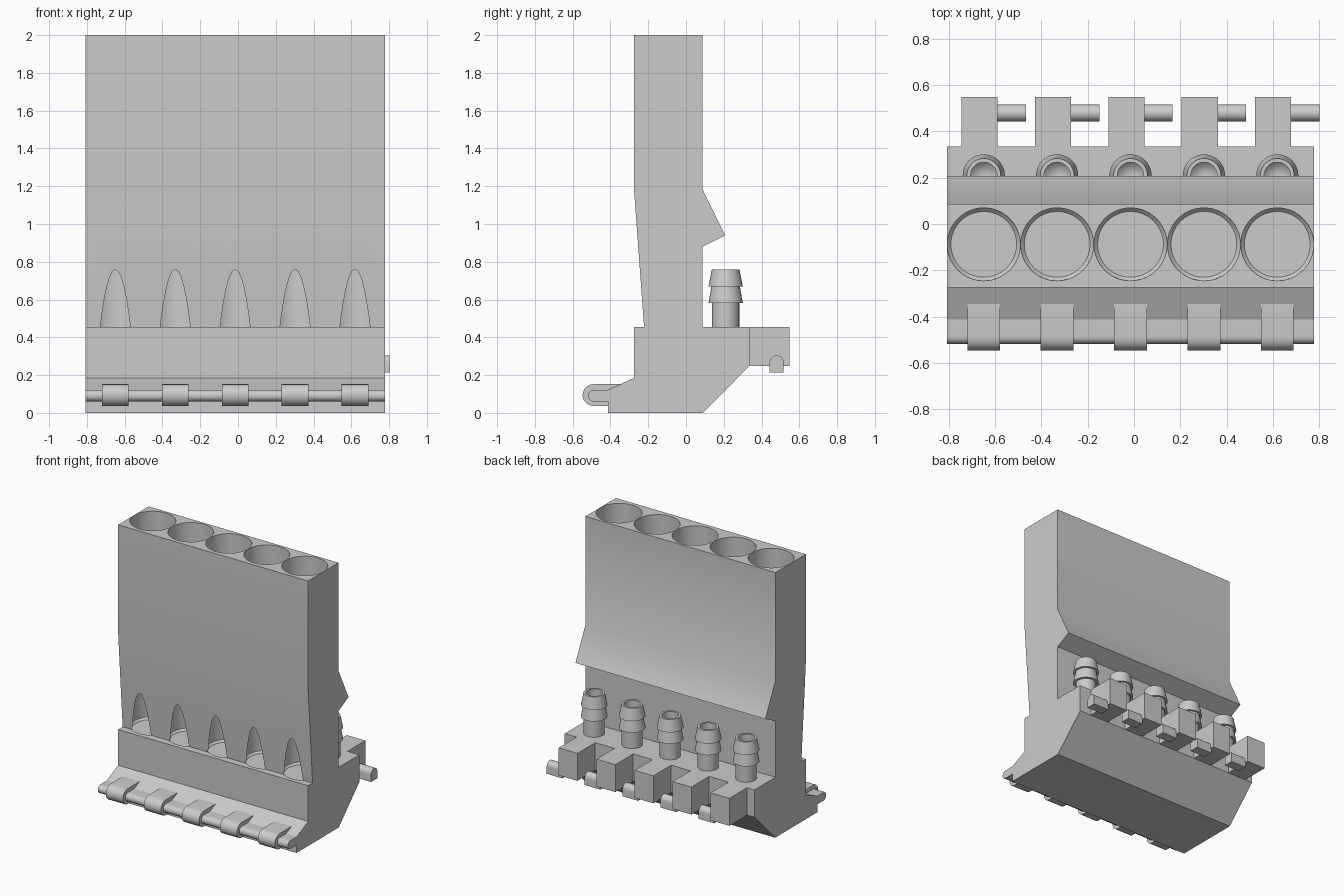
import bpy, bmesh, math
from mathutils import Vector

cube = bpy.data.objects.get("Cube")
if cube:
    bpy.data.objects.remove(cube, do_unlink=True)

grey = bpy.data.materials.new("plain grey")
grey.use_nodes = True
COLOR = (0.6, 0.6, 0.6, 1)
grey.diffuse_color = COLOR
grey.node_tree.nodes["Principled BSDF"].inputs["Base Color"].default_value = COLOR

X0, X1 = -0.808, 0.778
PITCH = (X1 - X0) / 5
CENTERS = [X0 + PITCH * (i + 0.5) for i in range(5)]


def finish(name, bm):
    bmesh.ops.remove_doubles(bm, verts=bm.verts, dist=1e-5)
    bmesh.ops.recalc_face_normals(bm, faces=bm.faces)
    mesh = bpy.data.meshes.new(name)
    bm.to_mesh(mesh)
    bm.free()
    mesh.materials.append(grey)
    ob = bpy.data.objects.new(name, mesh)
    bpy.context.collection.objects.link(ob)
    return ob


def smooth(ob):
    bpy.ops.object.select_all(action='DESELECT')
    ob.select_set(True)
    bpy.context.view_layer.objects.active = ob
    bpy.ops.object.shade_smooth_by_angle(angle=math.radians(30))


def extrude(name, profile, x0, x1):
    """Extrude a (y, z) outline along x."""
    bm = bmesh.new()
    face = bm.faces.new([bm.verts.new((x0, y, z)) for y, z in profile])
    new = bmesh.ops.extrude_face_region(bm, geom=[face])["geom"]
    bmesh.ops.translate(bm, vec=(x1 - x0, 0, 0),
                        verts=[v for v in new if isinstance(v, bmesh.types.BMVert)])
    return finish(name, bm)


def lathe(name, profile, x, y, closed=False, steps=48):
    """Spin an (r, z) outline around a vertical axis."""
    bm = bmesh.new()
    verts = [bm.verts.new((x + r, y, z)) for r, z in profile]
    edges = [bm.edges.new(p) for p in zip(verts, verts[1:])]
    if closed:
        edges.append(bm.edges.new((verts[-1], verts[0])))
    bmesh.ops.spin(bm, geom=verts + edges, cent=(x, y, 0), axis=(0, 0, 1),
                   angle=math.tau, steps=steps)
    return finish(name, bm)


def arc(cy, cz, r, a0, a1, n=12):
    return [(cy + r * math.cos(math.radians(a0 + (a1 - a0) * i / n)),
             cz + r * math.sin(math.radians(a0 + (a1 - a0) * i / n))) for i in range(n + 1)]


def cut(target, cutter):
    mod = target.modifiers.new("cut", 'BOOLEAN')
    mod.operation = 'DIFFERENCE'
    mod.solver = 'EXACT'
    mod.object = cutter
    bpy.context.view_layer.update()
    done = bpy.data.meshes.new_from_object(
        target.evaluated_get(bpy.context.evaluated_depsgraph_get()))
    target.modifiers.clear()
    target.data = done
    bpy.data.objects.remove(cutter, do_unlink=True)


# Main housing with latch ridge, lower ledges and sloped underside
body = extrude("housing", [
    (-0.412, 0), (0.09, 0), (0.335, 0.248), (0.335, 0.455), (0.087, 0.455),
    (0.087, 0.88), (0.207, 0.94), (0.087, 1.185), (0.087, 2), (-0.275, 2),
    (-0.275, 1.18), (-0.222, 0.455), (-0.275, 0.455), (-0.275, 0.185),
    (-0.412, 0.122)], X0, X1)

# Round wells open at the top, and bores under the hose barbs
WELL_Y, BARB_Y = -0.088, 0.21
for x in CENTERS:
    cut(body, lathe("well_cutter", [
        (0, 0.435), (0.142, 0.435), (0.156, 0.45), (0.1575, 2.05), (0, 2.05)],
        x, WELL_Y, steps=64))
    cut(body, lathe("bore_cutter", [
        (0, 0.22), (0.057, 0.28), (0.057, 0.5), (0, 0.5)], x, BARB_Y))
smooth(body)

# Front rail with a rounded nose
smooth(extrude("front_rail", [(-0.4, 0.06)] + [(-0.4, 0.122)]
               + arc(-0.487, 0.091, 0.031, 90, 270), X0, X1))

for i, x in enumerate(CENTERS, 1):
    # Rounded clip around the rail
    smooth(extrude(f"front_clip_{i}", [(-0.4, 0.037), (-0.3, 0.152)]
                   + arc(-0.49, 0.0945, 0.0575, 90, 270), x - 0.071, x + 0.071))

    # Hollow two-step hose barb
    smooth(lathe(f"hose_barb_{i}", [
        (0.057, 0.45), (0.072, 0.45), (0.072, 0.583), (0.091, 0.583),
        (0.075, 0.67), (0.091, 0.67), (0.073, 0.76), (0.057, 0.76)],
        x, BARB_Y, closed=True))

    # Rear lug with its sideways hinge pin
    lug = x - 0.018
    extrude(f"rear_lug_{i}", [(0.33, 0.248), (0.548, 0.248), (0.548, 0.455), (0.33, 0.455)],
            lug - 0.078, lug + 0.078)
    smooth(extrude(f"hinge_pin_{i}", [(0.443, 0.215), (0.517, 0.215)]
                   + arc(0.48, 0.268, 0.037, 0, 180), lug + 0.07, lug + 0.2))
